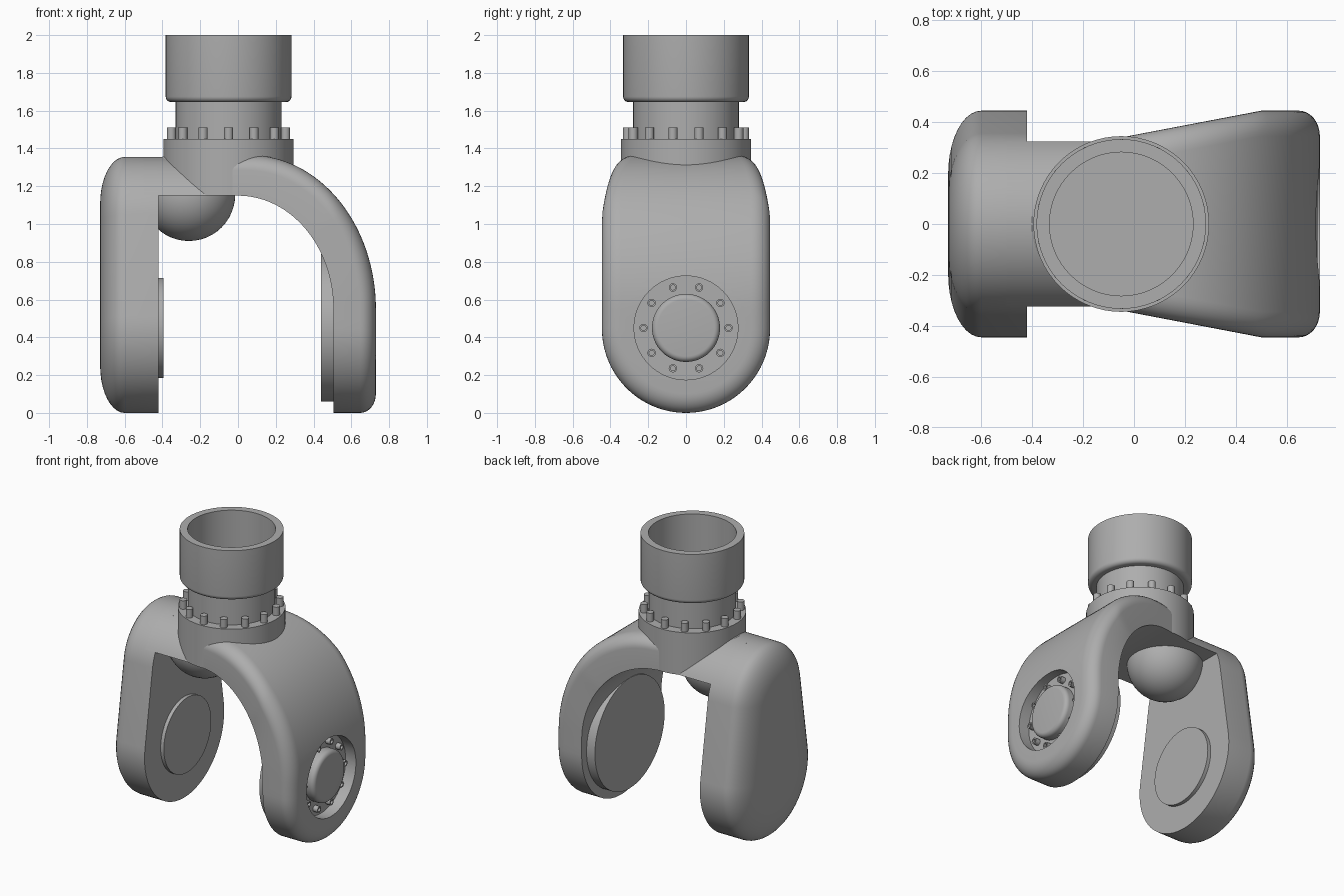
import bpy, bmesh
from math import sin, cos, pi, asin, radians
from mathutils import Matrix, Vector

cube = bpy.data.objects.get("Cube")
if cube:
    bpy.data.objects.remove(cube, do_unlink=True)

grey = bpy.data.materials.new("satin grey")
grey.use_nodes = True
GREY = (0.42, 0.42, 0.42, 1)
grey.diffuse_color = GREY
grey.node_tree.nodes["Principled BSDF"].inputs["Base Color"].default_value = GREY


def shade(mesh):
    mesh.shade_smooth()
    mesh.set_sharp_from_angle(angle=radians(35))


def finish(name, bm):
    bmesh.ops.remove_doubles(bm, verts=bm.verts, dist=1e-5)
    bmesh.ops.recalc_face_normals(bm, faces=bm.faces)
    mesh = bpy.data.meshes.new(name)
    bm.to_mesh(mesh)
    bm.free()
    mesh.materials.append(grey)
    shade(mesh)
    obj = bpy.data.objects.new(name, mesh)
    bpy.context.collection.objects.link(obj)
    return obj


def lathe(name, profile, origin, along_x=False, sides=64):
    """Revolve (radius, height) points about z, or about x."""
    bm = bmesh.new()
    turn = Matrix.Rotation(pi / 2, 3, 'Y') if along_x else Matrix.Identity(3)
    rings = []
    for r, h in profile:
        rings.append([bm.verts.new(Vector(origin) + turn @ Vector(
            (r * cos(2 * pi * k / sides), r * sin(2 * pi * k / sides), h)))
            for k in range(sides)])
    for a, b in zip(rings, rings[1:]):
        for k in range(sides):
            n = (k + 1) % sides
            bm.faces.new((a[k], a[n], b[n], b[k]))
    return finish(name, bm)


def plate(name, layers):
    """Loft y-symmetric layers, each given as its +y half of (x, y, z) points."""
    bm = bmesh.new()
    rings = []
    for half in layers:
        full = half + [(x, -y, z) for x, y, z in reversed(half)]
        rings.append([bm.verts.new(p) for p in full])
    count = len(rings[0])
    for a, b in zip(rings, rings[1:]):
        for k in range(count):
            n = (k + 1) % count
            bm.faces.new((a[k], a[n], b[n], b[k]))
    for ring in (rings[0], rings[-1]):
        for k in range(count // 2 - 1):
            bm.faces.new((ring[k], ring[k + 1], ring[-2 - k], ring[-1 - k]))
    return finish(name, bm)


def arc(start, end, steps):
    return [start + (end - start) * k / steps for k in range(steps + 1)]


AXIS_X = -0.05      # column axis
HUB_Z = 0.45        # pivot height
R_LOW, R_TOP, Z_TOP = 0.445, 0.36, 0.995
Z_LOW = R_LOW

# Straight arm: tapered capsule outline with a soft outer edge
taper = asin((R_LOW - R_TOP) / (Z_TOP - Z_LOW))


def capsule(x, inset):
    low = [(x, (R_LOW - inset) * cos(a), Z_LOW + (R_LOW - inset) * sin(a))
           for a in arc(-pi / 2, taper, 24)]
    top = [(x, (R_TOP - inset) * cos(a), Z_TOP + (R_TOP - inset) * sin(a))
           for a in arc(taper, pi / 2, 20)]
    return low + top


plate("straight_arm", [capsule(-0.42, 0)] + [
    capsule(-0.60 - 0.13 * sin(a), 0.25 * (1 - cos(a))) for a in arc(0, pi / 2, 10)])

# Arched bridge from the straight arm to the column
base = asin((1.15 - Z_TOP) / R_TOP)
plate("bridge", [[(x, R_TOP * cos(a), Z_TOP + R_TOP * sin(a))
                  for a in arc(base, pi / 2, 20)] for x in (-0.5, AXIS_X)])

# Curved arm: a rounded sheet bent along an elliptical path
BEND_Z = 0.55


def bent(t, inset):
    def lerp(a, b):
        return a + (b - a) * t
    thick_x = lerp(0.505, 0.73)
    pts = [(thick_x, (R_LOW - inset) * cos(a), Z_LOW + (R_LOW - inset) * sin(a))
           for a in arc(-pi / 2, 0, 20)]
    path = [(thick_x, Z_LOW + 0.05)]
    for a in arc(0, pi / 2, 32):
        path.append((lerp(0.505 * cos(a), 0.06 + 0.67 * cos(a)),
                     BEND_Z + lerp(0.6, 0.815) * sin(a)))
    path.append((AXIS_X, path[-1][1]))
    for x, z in path:
        width = 0.34 + 0.105 * min(1, (x - AXIS_X) / 0.55)
        pts.append((x, width - inset, z))
    return pts


curved = plate("curved_arm", [bent(0, 0)] + [
    bent(1 - 0.37 * (1 - sin(a)), 0.1 * (1 - cos(a))) for a in arc(0, pi / 2, 8)])

# Round pocket cut into the outside of the curved arm
cutter = lathe("pocket_cutter", [(0, 0), (0.275, 0), (0.275, 0.3), (0, 0.3)],
               (0.65, 0, HUB_Z), True)
cutter.hide_render = True
cut = curved.modifiers.new("pocket", 'BOOLEAN')
cut.operation, cut.solver, cut.object = 'DIFFERENCE', 'EXACT', cutter
bpy.context.view_layer.update()
graph = bpy.context.evaluated_depsgraph_get()
curved.data = bpy.data.meshes.new_from_object(curved.evaluated_get(graph))
curved.modifiers.clear()
bpy.data.objects.remove(cutter, do_unlink=True)
shade(curved.data)

# Domed button and socket screws in the pocket
edge = [(0.15 + 0.03 * cos(a), 0.05 + 0.03 * sin(a)) for a in arc(0, pi / 2, 6)]
lathe("pivot_button", [(0, -0.02), (0.18, -0.02)] + edge + [(0, 0.08)],
      (0.64, 0, HUB_Z), True)
for k in range(10):
    a = 2 * pi * k / 10
    lathe("pivot_screw", [(0, -0.01), (0.022, -0.01), (0.022, 0.035),
                          (0.013, 0.035), (0.013, 0.015), (0, 0.015)],
          (0.65, 0.225 * cos(a), HUB_Z + 0.225 * sin(a)), True, 16)

# Pads on the inner faces of both arms
lathe("straight_arm_pad", [(0, 0), (0.265, 0), (0.265, 0.045), (0, 0.045)],
      (-0.44, 0, HUB_Z), True)
lathe("curved_arm_pad", [(0, 0), (0.39, 0), (0.39, 0.075), (0, 0.075)],
      (0.44, 0, HUB_Z), True)

# Ball under the bridge
lathe("ball", [(0.245 * cos(a), 0.245 * sin(a)) for a in arc(-pi / 2, pi / 2, 24)],
      (-0.26, 0, 1.155))

# Column: flange, neck and hollow cup
lathe("flange", [(0, 1.15), (0.345, 1.15), (0.345, 1.45), (0, 1.45)], (AXIS_X, 0, 0))
lathe("neck", [(0, 1.44), (0.28, 1.44), (0.28, 1.65), (0, 1.65)], (AXIS_X, 0, 0))
rim = [(0.303 + 0.03 * cos(a), 1.675 + 0.03 * sin(a)) for a in arc(-pi / 2, 0, 6)]
lathe("cup", [(0, 1.645)] + rim + [(0.333, 2), (0.282, 2), (0.282, 1.66), (0, 1.66)],
      (AXIS_X, 0, 0))
for k in range(14):
    a = 2 * pi * k / 14 - pi / 2
    lathe("flange_bolt", [(0, 1.44), (0.024, 1.44), (0.024, 1.51), (0, 1.51)],
          (AXIS_X + 0.31 * cos(a), 0.31 * sin(a), 0), sides=16)
